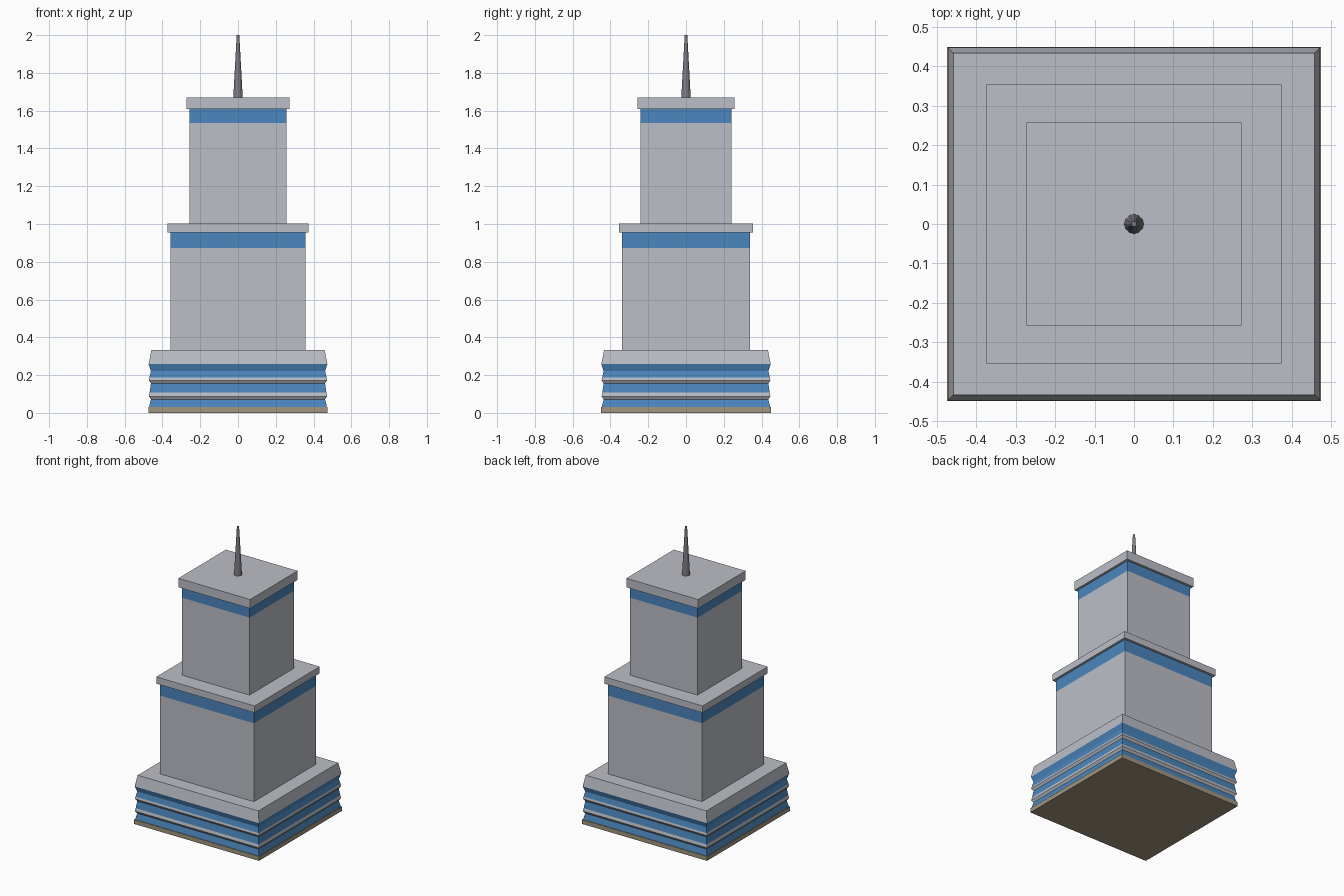
import bpy, bmesh

if "Cube" in bpy.data.objects:
    bpy.data.objects.remove(bpy.data.objects["Cube"])


def material(name, color):
    m = bpy.data.materials.new(name)
    m.diffuse_color = color
    m.use_nodes = True
    m.node_tree.nodes["Principled BSDF"].inputs["Base Color"].default_value = m.diffuse_color
    return m


GREY = material("stone_grey", (0.5, 0.52, 0.57, 1))
BLUE = material("window_blue", (0.07, 0.24, 0.51, 1))
BROWN = material("plinth_brown", (0.36, 0.3, 0.21, 1))
MATS = [GREY, BLUE, BROWN]


def loft(name, hx, hy, profile):
    """Rectangular stack; profile rows are (inset, z, material of wall above)."""
    bm = bmesh.new()
    rings = []
    for inset, z, _ in profile:
        x, y = hx - inset, hy - inset
        rings.append([bm.verts.new((sx * x, sy * y, z))
                      for sx, sy in ((-1, -1), (1, -1), (1, 1), (-1, 1))])
    for (a, b, row) in zip(rings, rings[1:], profile):
        for i in range(4):
            j = (i + 1) % 4
            bm.faces.new((a[i], a[j], b[j], b[i])).material_index = row[2]
    bm.faces.new(rings[0][::-1]).material_index = profile[0][2]
    bm.faces.new(rings[-1]).material_index = profile[-1][2]
    mesh = bpy.data.meshes.new(name)
    bm.to_mesh(mesh)
    bm.free()
    for m in MATS:
        mesh.materials.append(m)
    ob = bpy.data.objects.new(name, mesh)
    bpy.context.collection.objects.link(ob)
    return ob


# Podium with brown plinth and sawtooth window bands
loft("podium", 0.475, 0.45, [
    (0, 0, 2), (0, 0.03, 2), (0.004, 0.03, 1),
    (0.014, 0.072, 0), (0.003, 0.088, 0), (0.007, 0.108, 1),
    (0.014, 0.156, 0), (0.003, 0.172, 0), (0.006, 0.187, 1),
    (0.014, 0.222, 1), (0.002, 0.258, 0), (0.016, 0.333, 0)])

# Two tower stages, each with a blue window band under a roof slab
for name, hx, hy, z0, band, z1, top, lip in (
        ("lower_tower", 0.358, 0.338, 0.333, 0.872, 0.955, 1.002, 0.016),
        ("upper_tower", 0.257, 0.242, 1.002, 1.535, 1.608, 1.67, 0.016)):
    loft(name, hx, hy, [(0, z0, 0), (0, band, 1), (0, z1, 0),
                        (-lip, z1, 0), (-lip, top, 0)])

# Tapered rooftop spire
bpy.ops.mesh.primitive_cone_add(vertices=12, radius1=0.025, radius2=0.007,
                                depth=0.33, location=(0, 0, 1.835))
spire = bpy.context.object
spire.name = "spire"
spire.data.materials.append(material("spire_grey", (0.2, 0.2, 0.23, 1)))
